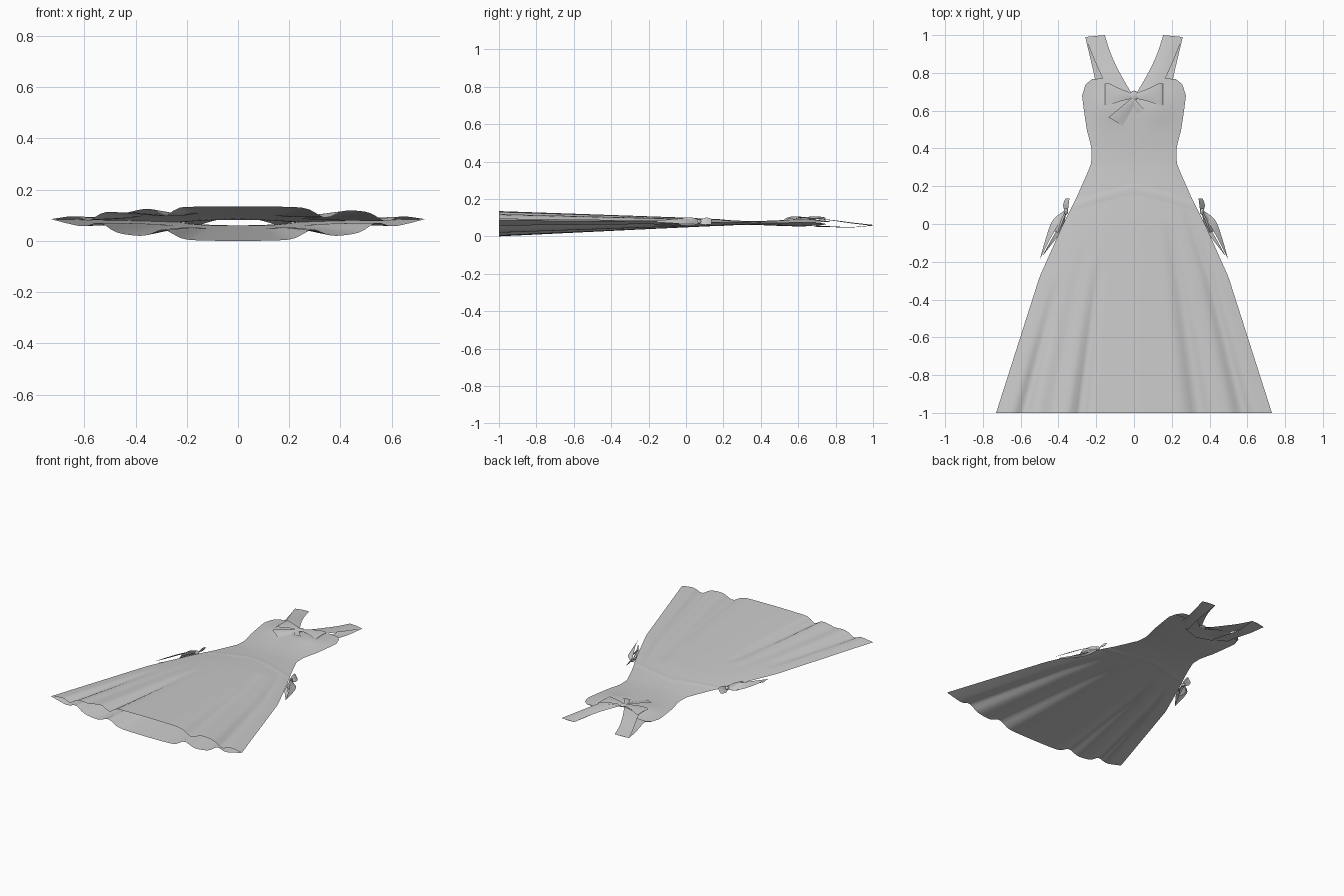
import bpy, bmesh, math
from mathutils import Vector

if "Cube" in bpy.data.objects:
    bpy.data.objects.remove(bpy.data.objects["Cube"])

cloth = bpy.data.materials.new("grey cloth")
cloth.use_nodes = True
GREY = (0.6, 0.6, 0.6, 1)
cloth.diffuse_color = GREY
cloth.node_tree.nodes["Principled BSDF"].inputs["Base Color"].default_value = GREY


def finish(name, rows, closed=False, angle=50):
    """Turn a grid of points into a smooth cloth sheet."""
    bm = bmesh.new()
    grid = [[bm.verts.new(p) for p in row] for row in rows]
    n = len(grid[0])
    for a, b in zip(grid, grid[1:]):
        for i in range(n if closed else n - 1):
            j = (i + 1) % n
            bm.faces.new((a[i], a[j], b[j], b[i]))
    bmesh.ops.remove_doubles(bm, verts=bm.verts, dist=1e-5)
    bmesh.ops.recalc_face_normals(bm, faces=bm.faces)
    mesh = bpy.data.meshes.new(name)
    bm.to_mesh(mesh)
    bm.free()
    mesh.materials.append(cloth)
    obj = bpy.data.objects.new(name, mesh)
    bpy.context.collection.objects.link(obj)
    bpy.ops.object.select_all(action='DESELECT')
    obj.select_set(True)
    bpy.context.view_layer.objects.active = obj
    bpy.ops.object.shade_smooth_by_angle(angle=math.radians(angle))
    return obj


def interp(table, t):
    """Linear lookup in rows that start with their key."""
    if t <= table[0][0]:
        return table[0][1:]
    for a, b in zip(table, table[1:]):
        if t <= b[0]:
            f = (t - a[0]) / (b[0] - a[0])
            return [p + (q - p) * f for p, q in zip(a[1:], b[1:])]
    return table[-1][1:]


def curve(points, steps=8):
    """Smooth path through a few points."""
    p = [Vector(q) for q in points]
    p = [2 * p[0] - p[1]] + p + [2 * p[-1] - p[-2]]
    out = []
    for i in range(1, len(p) - 2):
        a, b, c, d = p[i - 1:i + 3]
        for k in range(steps):
            t = k / steps
            out.append(0.5 * (2 * b + (c - a) * t + (2 * a - 5 * b + 4 * c - d) * t * t
                              + (3 * b - a - 3 * c + d) * t ** 3))
    return out + [p[-2]]


def strip(name, rail_a, rail_b, side=1, bulge=0.0, across=6):
    """Ribbon between two rails, mirrored when side is -1."""
    rows = []
    for a, b in zip(curve(rail_a), curve(rail_b)):
        row = []
        for k in range(across + 1):
            t = k / across
            q = a.lerp(b, t)
            row.append((side * q.x, q.y, q.z + bulge * math.sin(math.pi * t)))
        rows.append(row)
    return finish(name, rows)


# Dress body sections: y, half width, edge height, front rise, back drop
BODY = [(-1, .73, .085, .05, .085), (-.28, .5, .08, .03, .045),
        (0, .375, .078, .022, .03), (.15, .3, .075, .017, .02),
        (.24, .26, .074, .012, .015), (.32, .226, .073, .009, .012),
        (.4, .224, .072, .01, .012), (.5, .25, .072, .014, .016),
        (.6, .265, .073, .017, .02), (.68, .275, .074, .014, .021),
        (.78, .275, .074, .008, .021)]
# Necklines by fraction of the half width
FRONT_TOP = [(0, .67), (.3, .74), (.6, .77), (.8, .768), (.93, .74), (1, .68)]
BACK_TOP = [(0, .62), (.4, .65), (.75, .75), (.9, .74), (1, .68)]
# Pleats: fraction of the half width, spread, starting y, depth
FRONT_PLEATS = [(-.39, .045, -.2, .034), (-.8, .05, -.3, .026),
                (.47, .07, 0, .036), (.79, .06, .08, .03), (-.6, .06, -.1, .01)]
BACK_PLEATS = [(-.4, .07, 0, .035), (-.74, .06, 0, .03),
               (.4, .07, 0, .035), (.74, .06, 0, .03)]


def surface(u, y, front, lift=0.0):
    """Point on the front or back of the dress."""
    w, edge, rise, drop = interp(BODY, y)
    h = (rise if front else drop) * (1 - abs(u) ** 2.4)
    for c, s, start, depth in (FRONT_PLEATS if front else BACK_PLEATS):
        grow = max(0, (start - y) / (start + 1)) ** .8
        h -= depth * grow * math.exp(-((u - c) / s) ** 2)
    if front:
        x = abs(u) * w
        h += .007 * math.exp(-((x - .13) / .075) ** 2 - ((y - .62) / .08) ** 2)
    return (u * w, y, edge + (h + lift) * (1 if front else -1))


COLS, ROWS = 160, 64
rows = []
for r in range(ROWS + 1):
    row = []
    for c in range(COLS):
        a = 2 * math.pi * c / COLS
        u, front = math.cos(a), c <= COLS // 2
        top = interp(FRONT_TOP if front else BACK_TOP, abs(u))[0]
        row.append(surface(u, -1 + (top + 1) * r / ROWS, front))
    rows.append(row)
finish("dress_body", rows, closed=True, angle=60)

# Pointed waist band on front and back
for name, front in (("front_waist_band", True), ("back_waist_band", False)):
    rows = []
    for r in range(5):
        row = []
        for c in range(49):
            u = -1 + c / 24
            y = .155 + .015 * r - .09 * abs(u) ** 1.3
            row.append(surface(u, y, front, .0015 * math.sin(math.pi * r / 4)))
        rows.append(row)
    finish(name, rows)

for side, word in ((1, "left"), (-1, "right")):
    # Shoulder straps, front and back halves meeting at the shoulder
    strip(word + "_front_strap",
          [(.155, 1, .06), (.122, .9, .071), (.075, .8, .083), (.012, .69, .093)],
          [(.258, .99, .057), (.215, .88, .07), (.175, .79, .083), (.15, .73, .09)],
          side, .003)
    strip(word + "_back_strap",
          [(.155, 1, .06), (.15, .88, .049), (.13, .77, .05), (.1, .66, .052)],
          [(.258, .99, .057), (.232, .88, .05), (.207, .77, .054), (.2, .7, .058)],
          side, -.002)

    # Chest bow loop, folded over at its outer end
    strip(word + "_chest_bow_loop",
          [(.005, .69, .099), (.07, .715, .105), (.135, .745, .1),
           (.15, .74, .092), (.09, .71, .094), (.005, .685, .094)],
          [(.005, .665, .099), (.07, .65, .104), (.135, .63, .099),
           (.15, .635, .092), (.09, .655, .094), (.005, .67, .094)],
          side, .002)

    # Hip bow: two loops and two trailing ends
    strip(word + "_hip_upper_loop",
          [(.35, .07, .088), (.345, .11, .1), (.342, .135, .09), (.35, .07, .078)],
          [(.365, .06, .07), (.375, .1, .062), (.36, .135, .066), (.365, .06, .072)],
          side)
    strip(word + "_hip_lower_loop",
          [(.36, .07, .09), (.385, .02, .102), (.4, -.045, .092), (.36, .06, .08)],
          [(.37, .065, .066), (.412, .03, .06), (.42, -.04, .064), (.37, .06, .07)],
          side)
    strip(word + "_hip_long_tail",
          [(.36, .07, .088), (.405, -.01, .095), (.45, -.09, .09), (.498, -.185, .08)],
          [(.37, .07, .07), (.43, .02, .068), (.465, -.07, .07), (.498, -.185, .078)],
          side)
    strip(word + "_hip_short_tail",
          [(.36, .06, .082), (.385, 0, .07), (.425, -.06, .062), (.485, -.17, .066)],
          [(.36, .05, .066), (.38, -.03, .058), (.43, -.1, .055), (.485, -.17, .062)],
          side)

# Chest bow tails
strip("chest_bow_right_tail",
      [(-.005, .67, .1), (-.05, .635, .104), (-.135, .565, .106)],
      [(.012, .665, .098), (-.01, .61, .095), (-.06, .52, .09)], 1, .002)
strip("chest_bow_left_tail",
      [(0, .67, .1), (.03, .63, .101), (.06, .6, .099)],
      [(-.01, .665, .098), (0, .62, .097), (.015, .585, .094)], 1, .002)


# Knots as small flattened spheres
def knot(name, centre, size):
    bpy.ops.mesh.primitive_uv_sphere_add(segments=16, ring_count=8, location=centre)
    obj = bpy.context.object
    obj.name = name
    obj.scale = size
    obj.data.materials.append(cloth)
    bpy.ops.object.shade_smooth_by_angle()


knot("chest_bow_knot", (0, .68, .097), (.022, .026, .008))
for side, word in ((1, "left"), (-1, "right")):
    knot(word + "_hip_knot", (side * .36, .066, .078), (.012, .016, .012))
